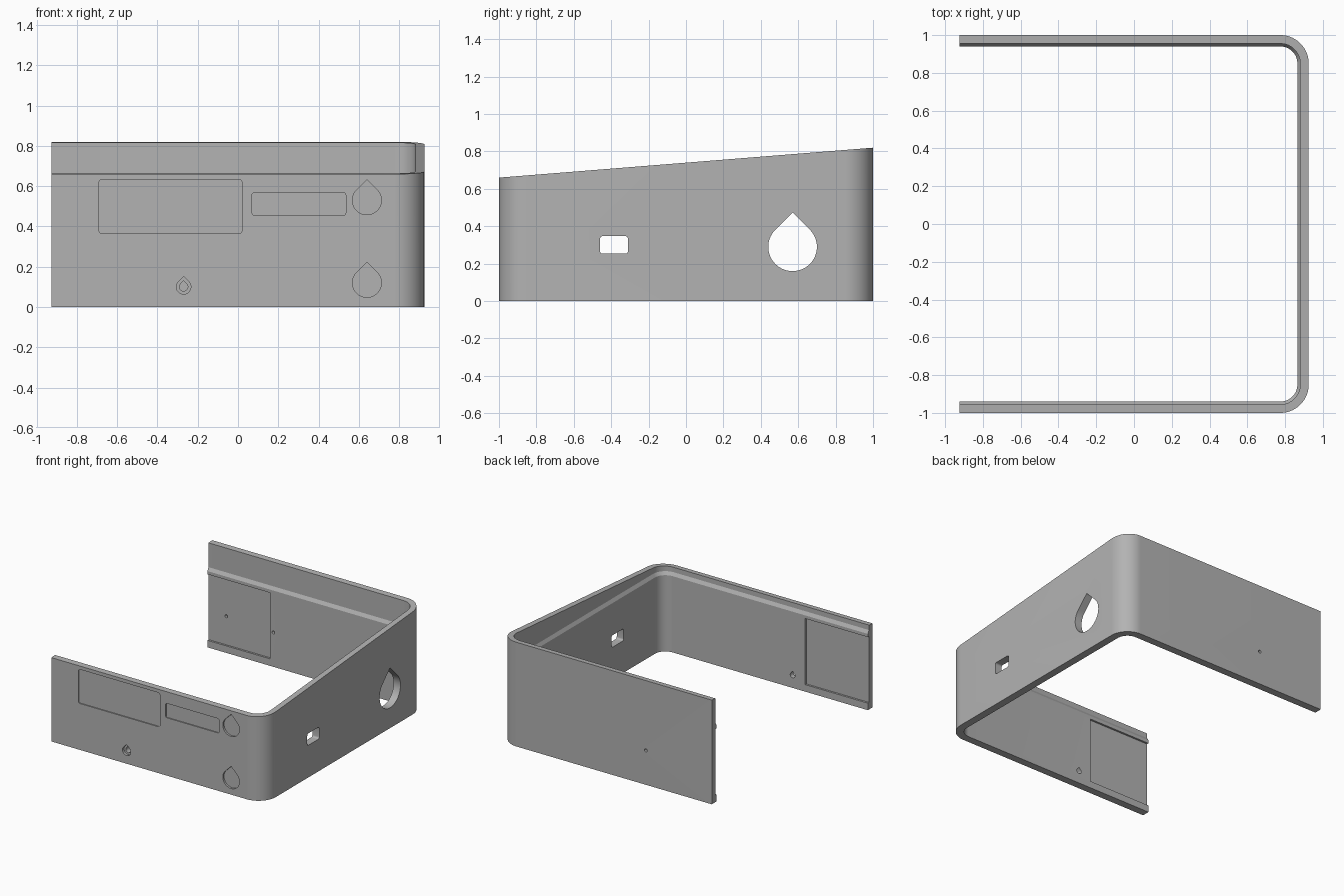
import bpy, bmesh, math
from mathutils import Vector

cube = bpy.data.objects.get("Cube")
if cube:
    bpy.data.objects.remove(cube, do_unlink=True)

grey = bpy.data.materials.new("case grey")
grey.use_nodes = True
colour = (0.45, 0.45, 0.45, 1)
grey.diffuse_color = colour
grey.node_tree.nodes["Principled BSDF"].inputs["Base Color"].default_value = colour


def new_object(name, bm):
    bmesh.ops.recalc_face_normals(bm, faces=bm.faces)
    mesh = bpy.data.meshes.new(name)
    bm.to_mesh(mesh)
    bm.free()
    mesh.materials.append(grey)
    obj = bpy.data.objects.new(name, mesh)
    bpy.context.collection.objects.link(obj)
    return obj


def rim_height(y):
    return 0.74 + 0.08 * y


# U-shaped wall: a stepped profile swept round two rounded corners
END, SIDE, RADIUS, STEPS = -0.925, 0.925, 0.15, 16
RIM = None
profile = [(0, 0), (0, RIM), (0.045, RIM), (0.045, 0.625), (0.06, 0.6), (0.06, 0)]


def section(bm, base, normal):
    ring = []
    for depth, z in profile:
        p = base - normal * depth
        ring.append(bm.verts.new((p.x, p.y, rim_height(p.y) if z is RIM else z)))
    return ring


bm = bmesh.new()
path = [(Vector((END, -1)), Vector((0, -1)))]
for start, cy in ((-90, RADIUS - 1), (0, 1 - RADIUS)):
    for i in range(STEPS + 1):
        a = math.radians(start + 90 * i / STEPS)
        n = Vector((math.cos(a), math.sin(a)))
        path.append((Vector((SIDE - RADIUS, cy)) + n * RADIUS, n))
path.append((Vector((END, 1)), Vector((0, 1))))
rings = [section(bm, p, n) for p, n in path]
for r, s in zip(rings, rings[1:]):
    for i in range(len(r)):
        j = (i + 1) % len(r)
        bm.faces.new((r[i], r[j], s[j], s[i]))
bm.faces.new(rings[0])
bm.faces.new(rings[-1])
wall = new_object("case_wall", bm)


# Outlines for the openings
def drop(cx, cz, r):
    arc = [math.radians(135 + 270 * i / 40) for i in range(41)]
    points = [(cx + r * math.cos(a), cz + r * math.sin(a)) for a in arc]
    return points + [(cx, cz + r * math.sqrt(2))]


def rectangle(u0, u1, v0, v1, r=0.0):
    if not r:
        return [(u0, v0), (u1, v0), (u1, v1), (u0, v1)]
    points = []
    corners = ((u1 - r, v1 - r), (u0 + r, v1 - r), (u0 + r, v0 + r), (u1 - r, v0 + r))
    for k, (u, v) in enumerate(corners):
        for i in range(6):
            a = math.radians(90 * k + 18 * i)
            points.append((u + r * math.cos(a), v + r * math.sin(a)))
    return points


def circle(cx, cz, r):
    return [(cx + r * math.cos(math.tau * i / 20), cz + r * math.sin(math.tau * i / 20))
            for i in range(20)]


def cut(outline, axis, near, far):
    """Cut a prism of the outline from the wall, along x or y."""
    bm = bmesh.new()
    ends = []
    for t in (near, far):
        ends.append([bm.verts.new((t, u, v) if axis == "x" else (u, t, v)) for u, v in outline])
    a, b = ends
    bm.faces.new(a)
    bm.faces.new(b)
    for i in range(len(a)):
        j = (i + 1) % len(a)
        bm.faces.new((a[i], a[j], b[j], b[i]))
    cutter = new_object("cutter", bm)
    cutter.hide_render = True
    mod = wall.modifiers.new("opening", "BOOLEAN")
    mod.operation = "DIFFERENCE"
    mod.solver = "EXACT"
    mod.object = cutter
    bpy.ops.object.modifier_apply(modifier=mod.name)
    bpy.data.objects.remove(cutter, do_unlink=True)


bpy.ops.object.select_all(action="DESELECT")
wall.select_set(True)
bpy.context.view_layer.objects.active = wall

# Side wall: drop window and socket opening
cut(drop(0.57, 0.29, 0.13), "x", 0.8, 1)
cut(rectangle(-0.46, -0.31, 0.253, 0.347, 0.015), "x", 0.8, 1)

# Front wall: label recesses, drop recesses and small drop hole
cut(rectangle(-0.69, 0.02, 0.365, 0.633, 0.015), "y", -1.1, -0.992)
cut(rectangle(0.07, 0.535, 0.455, 0.568, 0.012), "y", -1.1, -0.992)
for z in (0.53, 0.12):
    cut(drop(0.64, z, 0.072), "y", -1.1, -0.985)
cut(drop(-0.27, 0.1, 0.036), "y", -1.1, -0.98)
cut(drop(-0.27, 0.1, 0.021), "y", -1.1, -0.9)

# Inner pockets at both free ends
for side in (-1, 1):
    cut(rectangle(-1, -0.38, 0.055, 0.575), "y", side * 0.955, side * 0.9)

# Back wall: pin hole and blind pin mark
cut(circle(-0.35, 0.27, 0.012), "y", 0.9, 1.1)
cut(circle(-0.77, 0.28, 0.012), "y", 0.9, 0.975)

bpy.ops.object.shade_smooth_by_angle(angle=math.radians(25))
